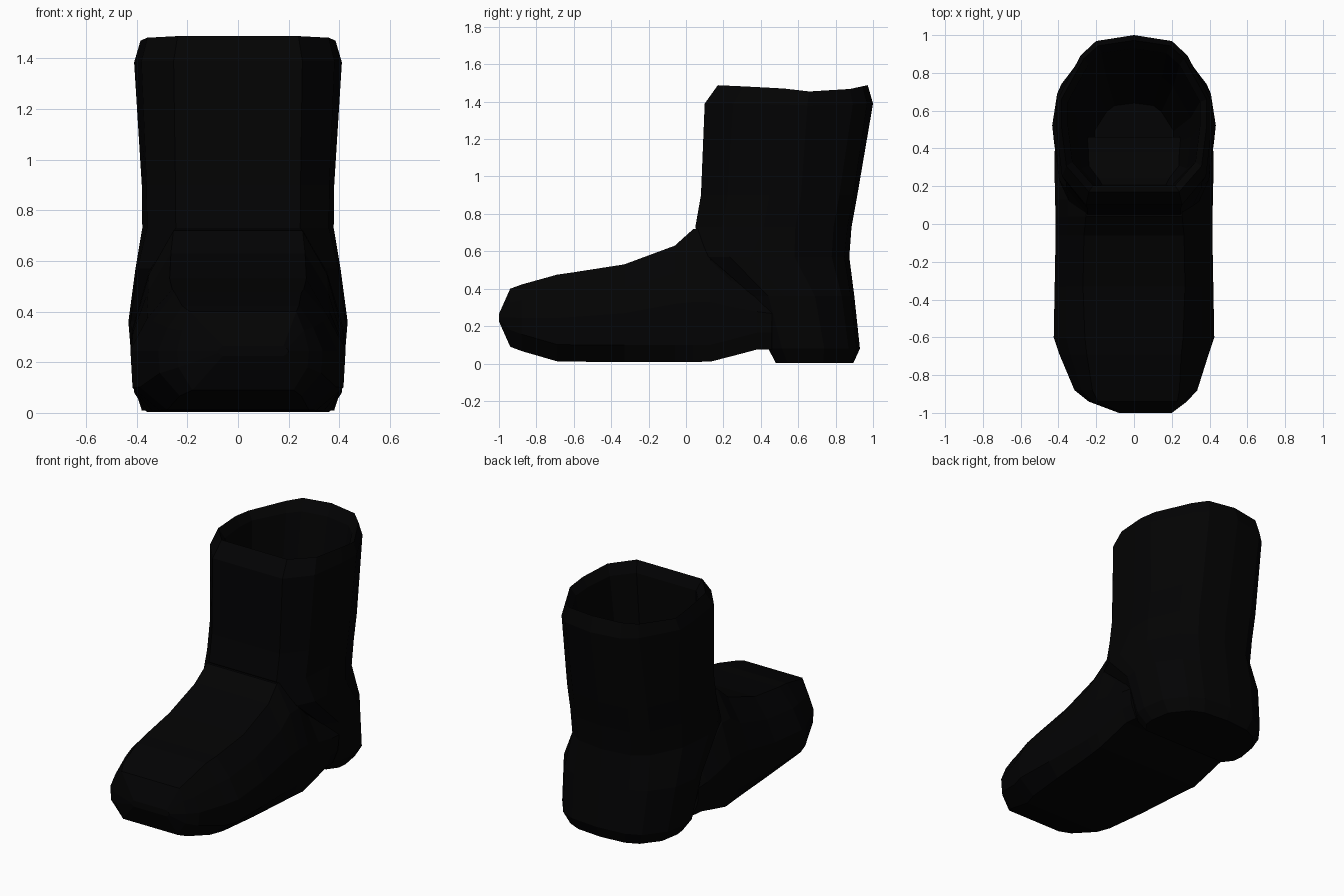
import bpy, bmesh

if "Cube" in bpy.data.objects:
    bpy.data.objects.remove(bpy.data.objects["Cube"])

black = bpy.data.materials.new("black_leather")
black.diffuse_color = (0.0008, 0.0008, 0.001, 1)
black.use_nodes = True
black.node_tree.nodes["Principled BSDF"].inputs["Base Color"].default_value = black.diffuse_color


def loft(name, rings):
    """Closed flat-faced skin through rings that share one point count."""
    bm = bmesh.new()
    loops = [[bm.verts.new(p) for p in ring] for ring in rings]
    n = len(loops[0])
    for a, b in zip(loops, loops[1:]):
        for i in range(n):
            j = (i + 1) % n
            bm.faces.new((a[i], a[j], b[j], b[i]))
    bm.faces.new(loops[0])
    bm.faces.new(loops[-1])
    bmesh.ops.recalc_face_normals(bm, faces=bm.faces)
    mesh = bpy.data.meshes.new(name)
    bm.to_mesh(mesh)
    bm.free()
    mesh.materials.append(black)
    obj = bpy.data.objects.new(name, mesh)
    bpy.context.collection.objects.link(obj)
    return obj


def rim_dip(y):
    """Height of the wavy rim relative to its highest points."""
    pts = [(0.1, 0), (0.17, 0), (0.5, -0.015), (0.76, -0.045), (0.97, 0), (1.01, 0)]
    for (ya, za), (yb, zb) in zip(pts, pts[1:]):
        if y <= yb:
            return za + (zb - za) * (y - ya) / (yb - ya)
    return 0


SHAFT = [(0.49, 0.93), (0.69, 0.76), (1, 0.22), (1, -0.12), (0.93, -0.66), (0.62, -1)]
WAIST = [(0.52, 0.95), (0.77, 0.77), (1, 0.28), (1, -0.12), (0.95, -0.66), (0.65, -1)]
HEEL = [(0.47, 0.93), (0.70, 0.75), (0.94, 0.22), (1, -0.4), (0.98, -0.7), (0.85, -1)]


def leg_ring(half, z, y0, y1, w, wavy=0):
    """Horizontal section: rounded back, flat front."""
    shape = [(0, 1)] + half + [(-x, y) for x, y in reversed(half)]
    cy, hy = (y0 + y1) / 2, (y1 - y0) / 2
    return [(x * w, cy + y * hy, z + wavy * rim_dip(cy + y * hy)) for x, y in shape]


def foot_ring(y, zb, zt, cx, bw, mw, tw):
    """Vertical section across the foot: flat sole, bulging sides, flat top."""
    h = zt - zb
    half = [(bw, zb), (mw * 0.98, zb + min(0.09, h * 0.3)),
            (mw, zb + min(0.32, h * 0.5)), ((mw * 0.6 + tw * 0.4), zb + h * 0.76), (tw, zt)]
    pts = half + [(-x, z) for x, z in reversed(half)]
    return [(cx + x, y, z) for x, z in pts]


# heel, leg, rim and deep hollow inside in one skin
boot = loft("boot", [leg_ring(*r) for r in (
    (HEEL, 0.003, 0.48, 0.895, 0.36),
    (HEEL, 0.08, 0.44, 0.93, 0.41),
    (HEEL, 0.36, 0.36, 0.90, 0.433),
    (HEEL, 0.57, 0.12, 0.873, 0.405),
    (WAIST, 0.73, 0.05, 0.885, 0.378),
    (WAIST, 0.90, 0.08, 0.916, 0.38),
    (SHAFT, 1.39, 0.10, 1.00, 0.41, 0.3),
    (SHAFT, 1.488, 0.17, 0.972, 0.385, 1),
    (SHAFT, 1.42, 0.205, 0.93, 0.35, 0.5),
    (SHAFT, 0.75, 0.19, 0.80, 0.30),
    (SHAFT, 0.28, 0.26, 0.64, 0.21))])

# foot with sole and raised arch
foot = loft("foot", [foot_ring(*r) for r in (
    (-1.00, 0.225, 0.265, 0.06, 0.12, 0.14, 0.12),
    (-0.94, 0.09, 0.40, 0.02, 0.20, 0.26, 0.21),
    (-0.88, 0.067, 0.422, 0.01, 0.24, 0.325, 0.23),
    (-0.69, 0.012, 0.475, 0, 0.28, 0.395, 0.25),
    (-0.60, 0.01, 0.488, 0, 0.31, 0.425, 0.26),
    (-0.33, 0.008, 0.53, 0, 0.34, 0.42, 0.27),
    (-0.06, 0.008, 0.63, 0, 0.36, 0.415, 0.265),
    (0.04, 0.009, 0.72, 0, 0.37, 0.415, 0.255),
    (0.13, 0.01, 0.725, 0, 0.38, 0.418, 0.255),
    (0.24, 0.038, 0.57, 0, 0.38, 0.42, 0.25),
    (0.38, 0.075, 0.48, 0, 0.38, 0.42, 0.26),
    (0.46, 0.075, 0.46, 0, 0.37, 0.415, 0.26))])

# merge foot and leg into one boot
union = boot.modifiers.new("union", 'BOOLEAN')
union.operation = 'DIFFERENCE'
union.operation = 'UNION'
union.solver = 'EXACT'
union.object = foot
bpy.context.view_layer.objects.active = boot
bpy.ops.object.modifier_apply(modifier=union.name)
bpy.data.objects.remove(foot)
